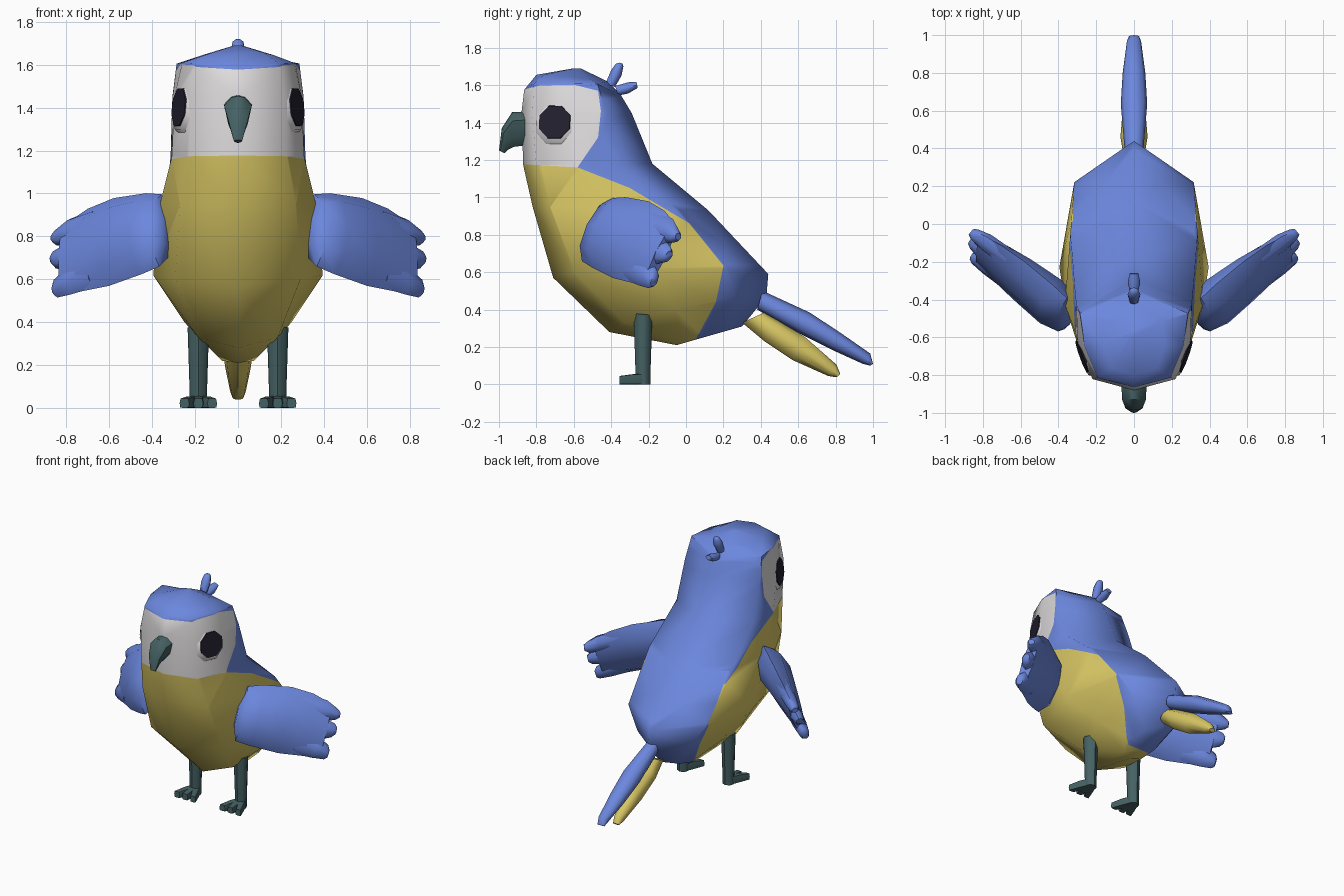
import bpy, bmesh, math
from mathutils import Vector, Matrix

if "Cube" in bpy.data.objects:
    bpy.data.objects.remove(bpy.data.objects["Cube"], do_unlink=True)


def material(name, rgb):
    m = bpy.data.materials.new(name)
    m.use_nodes = True
    m.diffuse_color = (*rgb, 1)
    bsdf = next(n for n in m.node_tree.nodes if n.type == 'BSDF_PRINCIPLED')
    bsdf.inputs["Base Color"].default_value = (*rgb, 1)
    bsdf.inputs["Roughness"].default_value = 0.8
    return m


BLUE = material("feather blue", (0.15, 0.245, 0.73))
YELLOW = material("belly yellow", (0.70, 0.58, 0.13))
WHITE = material("face white", (0.75, 0.73, 0.74))
DARK = material("eye dark", (0.016, 0.015, 0.028))
TEAL = material("beak and leg teal", (0.06, 0.12, 0.125))

OVAL = [(0, 0), (0.18, 0.75), (0.5, 1), (0.82, 0.75), (1, 0)]
BLOCK = [(0, 0), (0.03, 0.8), (0.5, 1), (0.97, 0.9), (1, 0)]
BEAK = [(0, 0), (0.05, 0.5), (0.25, 1), (0.7, 0.72), (1, 0)]


def straight(x, p, q):
    return Vector((x, p, q))


def loft(bm, rings, place=straight, shape=OVAL):
    """Skin closed rings; each ring is (edge a, edge b, half width, lift, rear corner)."""
    loops = []
    for a, b, w, *extra in rings:
        lift = extra[0] if extra else 0
        half = list(shape)
        if len(extra) > 1:
            half[3] = extra[1]
        outline = half + [(t, -r) for t, r in half[-2:0:-1]]
        loops.append([bm.verts.new(place(w * r, a[0] + (b[0] - a[0]) * t,
                                         a[1] + (b[1] - a[1]) * t + lift * abs(r)))
                      for t, r in outline])
    n = len(loops[0])
    for lo, hi in zip(loops, loops[1:]):
        for i in range(n):
            bm.faces.new((lo[i], lo[(i + 1) % n], hi[(i + 1) % n], hi[i]))
    bm.faces.new(loops[0])
    bm.faces.new(loops[-1])


def finish(name, bm, mats, angle=50):
    bmesh.ops.recalc_face_normals(bm, faces=bm.faces)
    mesh = bpy.data.meshes.new(name)
    bm.to_mesh(mesh)
    bm.free()
    for m in mats:
        mesh.materials.append(m)
    ob = bpy.data.objects.new(name, mesh)
    bpy.context.collection.objects.link(ob)
    bpy.ops.object.select_all(action='DESELECT')
    ob.select_set(True)
    bpy.context.view_layer.objects.active = ob
    bpy.ops.object.shade_smooth_by_angle(angle=math.radians(angle))


def lofted(name, rings, mat, shape=OVAL):
    bm = bmesh.new()
    loft(bm, rings, shape=shape)
    finish(name, bm, [mat])


# Body and head: rings run from the crown down to the keel, front edge to back edge
body_shape = [(0, 0), (0.1, 0.74), (0.42, 1), (0.75, 0.9), (1, 0)]
body_rings = [
    ((-0.60, 1.69), (-0.56, 1.688), 0.02),
    ((-0.80, 1.655), (-0.42, 1.62), 0.165, 0.005),
    ((-0.865, 1.575), (-0.35, 1.55), 0.26, 0.045, (0.76, 1.1)),
    ((-0.88, 1.45), (-0.29, 1.45), 0.297, 0, (0.77, 1.03)),
    ((-0.87, 1.17), (-0.18, 1.18), 0.308, 0, (0.77, 1.02)),
    ((-0.82, 0.95), (0.12, 0.93), 0.366, 0, (0.82, 0.92)),
    ((-0.71, 0.57), (0.44, 0.59), 0.395, 0.04, (0.81, 0.80)),
    ((-0.41, 0.28), (0.43, 0.47), 0.25, 0.04, (0.80, 0.85)),
    ((-0.05, 0.21), (0.30, 0.31), 0.10, 0, (0.75, 0.85)),
]
# Colour areas as side outlines (y, z)
face_area = [(-1, 1.55), (-0.865, 1.577), (-0.78, 1.598), (-0.6, 1.602), (-0.47, 1.57),
             (-0.455, 1.46), (-0.47, 1.32), (-0.58, 1.16), (-1, 1.185)]
belly_area = [(-1, 1.185), (-0.58, 1.16), (-0.3, 1.05), (0.02, 0.86), (0.20, 0.635),
              (0.16, 0.44), (0.03, 0.2), (0, 0), (-1, 0)]


def inside(y, z, poly):
    hit = False
    for (y1, z1), (y2, z2) in zip(poly, poly[1:] + poly[:1]):
        if (z1 > z) != (z2 > z) and y < y1 + (z - z1) * (y2 - y1) / (z2 - z1):
            hit = not hit
    return hit


def cut(bm, a, b):
    """Cut the faces near segment a-b along a plane running across the body."""
    low = (min(a[0], b[0]), min(a[1], b[1]))
    high = (max(a[0], b[0]), max(a[1], b[1]))
    geom = set()
    for f in bm.faces:
        ys = [v.co.y for v in f.verts]
        zs = [v.co.z for v in f.verts]
        if max(ys) >= low[0] and min(ys) <= high[0] and max(zs) >= low[1] and min(zs) <= high[1]:
            geom.update([f, *f.edges, *f.verts])
    bmesh.ops.bisect_plane(bm, geom=list(geom), dist=1e-5, plane_co=(0, *a),
                           plane_no=(0, a[1] - b[1], b[0] - a[0]))


bm = bmesh.new()
loft(bm, body_rings, shape=body_shape)
bmesh.ops.triangulate(bm, faces=[f for f in bm.faces if len(f.verts) > 4])
for a, b in list(zip(face_area, face_area[1:])) + list(zip(belly_area[1:], belly_area[2:-1])):
    cut(bm, a, b)
for f in bm.faces:
    c = f.calc_center_median()
    f.material_index = 2 if inside(c.y, c.z, face_area) else 1 if inside(c.y, c.z, belly_area) else 0
finish("body", bm, [BLUE, YELLOW, WHITE], 70)

# Beak
lofted("beak", [((-0.84, 1.46), (-0.84, 1.28), 0.066), ((-0.93, 1.455), (-0.92, 1.27), 0.064),
                ((-0.985, 1.37), (-0.95, 1.255), 0.045), ((-1.0, 1.25), (-0.97, 1.235), 0.02)],
       TEAL, BEAK)

# Tail feathers and crest
lofted("upper_tail_feather", [((0.41, 0.50), (0.38, 0.40), 0.05), ((0.66, 0.385), (0.61, 0.27), 0.07),
                              ((0.82, 0.28), (0.78, 0.185), 0.06),
                              ((0.985, 0.165), (0.945, 0.11), 0.038), ((1.0, 0.11), (0.985, 0.10), 0.028)], BLUE)
lofted("lower_tail_feather", [((0.42, 0.385), (0.30, 0.33), 0.055), ((0.50, 0.34), (0.42, 0.23), 0.072),
                              ((0.64, 0.25), (0.57, 0.13), 0.06),
                              ((0.805, 0.105), (0.76, 0.045), 0.036), ((0.825, 0.055), (0.805, 0.038), 0.025)],
       YELLOW)
lofted("upper_crest_feather", [((-0.43, 1.61), (-0.38, 1.59), 0.025), ((-0.40, 1.68), (-0.345, 1.65), 0.034),
                               ((-0.375, 1.715), (-0.335, 1.70), 0.025),
                               ((-0.355, 1.72), (-0.34, 1.715), 0.012)], BLUE)
lofted("lower_crest_feather", [((-0.38, 1.595), (-0.36, 1.545), 0.02), ((-0.31, 1.615), (-0.31, 1.555), 0.033),
                               ((-0.265, 1.618), (-0.258, 1.585), 0.024)], BLUE)

# Wing panel and its three feather tips, laid out in (along, up) coordinates
wing_parts = [
    [((-0.04, 0.06), (-0.04, -0.08), 0.05), ((0.0, 0.185), (-0.01, -0.19), 0.08),
     ((0.10, 0.19), (0.10, -0.23), 0.11), ((0.30, 0.165), (0.30, -0.29), 0.086),
     ((0.46, 0.11), (0.45, -0.315), 0.066), ((0.60, 0.03), (0.59, -0.335), 0.04)],
    [((0.40, 0.11), (0.40, -0.06), 0.05), ((0.56, 0.06), (0.56, -0.085), 0.045),
     ((0.64, 0.0), (0.645, -0.08), 0.034), ((0.665, -0.025), (0.67, -0.065), 0.022)],
    [((0.40, 0.0), (0.40, -0.2), 0.05), ((0.57, -0.065), (0.57, -0.21), 0.045),
     ((0.645, -0.105), (0.64, -0.20), 0.034), ((0.665, -0.13), (0.665, -0.18), 0.022)],
    [((0.40, -0.1), (0.40, -0.30), 0.05), ((0.55, -0.19), (0.54, -0.335), 0.045),
     ((0.63, -0.25), (0.62, -0.35), 0.034), ((0.645, -0.285), (0.64, -0.34), 0.022)],
]
along, up = Vector((0.74, 0.67, 0)), Vector((-0.05, 0.42, 0.9))
out = along.cross(up).normalized()

for side, s in (("left", 1), ("right", -1)):
    flip = Matrix.Diagonal((s, 1, 1))

    # Wing
    bm = bmesh.new()
    for rings in wing_parts:
        loft(bm, rings, lambda x, p, q: flip @ (Vector((0.365, -0.47, 0.83)) + along * p + up * q + out * x))
    finish(side + "_wing", bm, [BLUE])

    # Leg with three forward toes
    bm = bmesh.new()
    loft(bm, [((-0.28, 0.38), (-0.18, 0.37), 0.05), ((-0.27, 0.06), (-0.19, 0.06), 0.04),
              ((-0.27, 0), (-0.19, 0), 0.04)], lambda x, p, q: Vector((s * 0.185 + x, p, q)))
    for spread in (-0.42, 0, 0.42):
        loft(bm, [((-0.21, 0.055), (-0.21, 0), 0.025), ((-0.28, 0.055), (-0.28, 0), 0.026),
                  ((-0.355, 0.045), (-0.355, 0), 0.022)],
             lambda x, p, q: Vector((s * 0.185 + x - spread * (p + 0.2), p, q)), BLOCK)
    finish(side + "_leg", bm, [TEAL])

    # Eye rim and eye
    facing = Vector((s * 0.94, -0.34, 0.1)).to_track_quat('Z', 'Y').to_matrix().to_4x4()
    for part, mat, z, x, r1, r2, depth in (("eye_rim", WHITE, 1.39, 0.248, 0.135, 0.104, 0.05),
                                           ("eye", DARK, 1.402, 0.269, 0.097, 0.094, 0.02)):
        bm = bmesh.new()
        bmesh.ops.create_cone(bm, cap_ends=True, segments=8, radius1=r1, radius2=r2, depth=depth,
                              matrix=Matrix.Translation((s * x, -0.70, z)) @ facing
                              @ Matrix.Rotation(math.radians(22.5), 4, 'Z'))
        finish(side + "_" + part, bm, [mat], 65)
